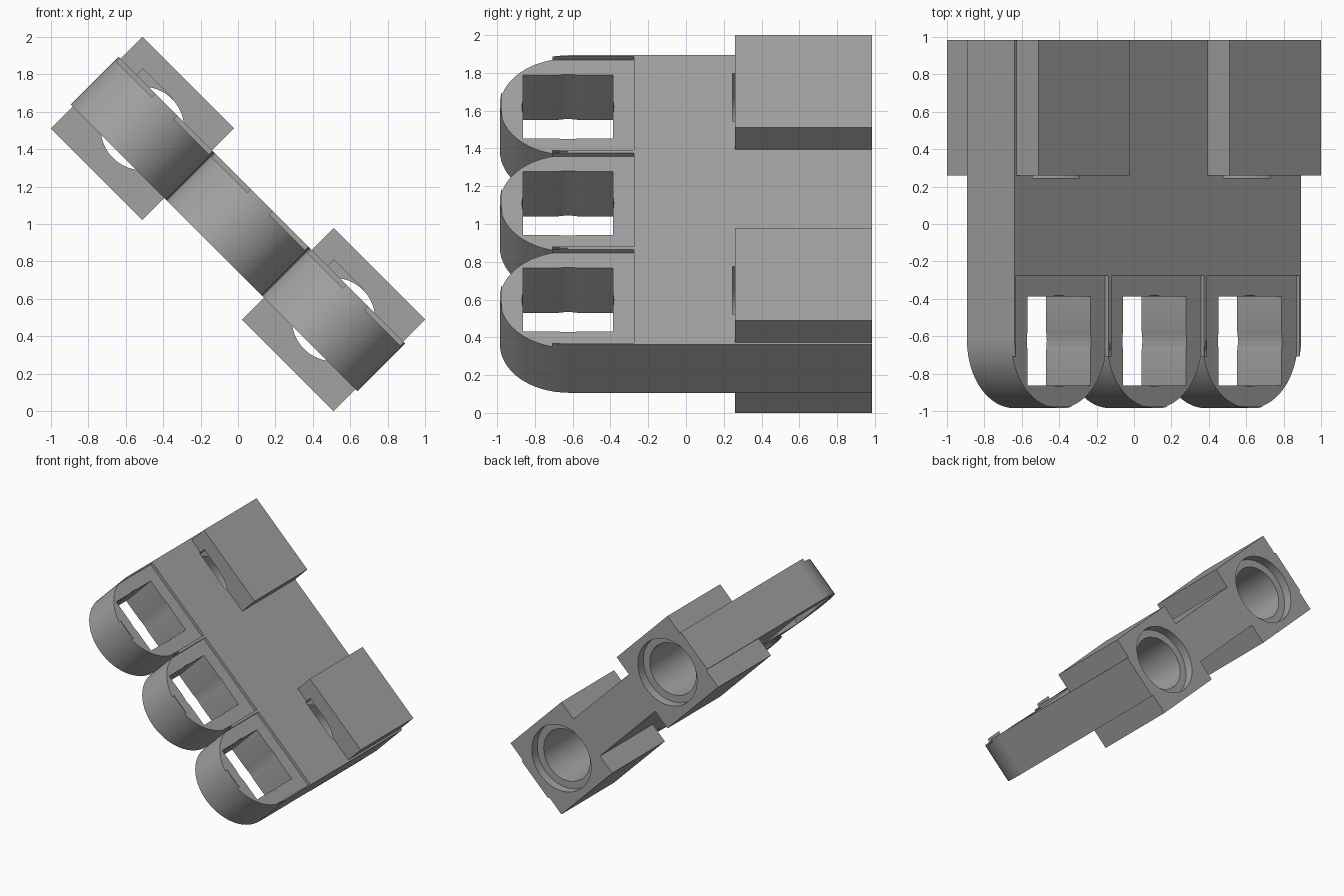
import bpy, bmesh, math
from mathutils import Matrix

if "Cube" in bpy.data.objects:
    bpy.data.objects.remove(bpy.data.objects["Cube"], do_unlink=True)

PITCH = 0.7225      # spacing of the three sections
HALF = 0.18         # half thickness of the plate
EAR_Y = -0.625      # centre of the rounded ends
EAR_R = 0.36
BACK = 0.985

grey = bpy.data.materials.new("light_grey")
grey.use_nodes = True
colour = (0.36, 0.36, 0.36, 1)
grey.diffuse_color = colour
grey.node_tree.nodes["Principled BSDF"].inputs["Base Color"].default_value = colour


def finish(bm, name):
    bmesh.ops.recalc_face_normals(bm, faces=bm.faces)
    mesh = bpy.data.meshes.new(name)
    bm.to_mesh(mesh)
    bm.free()
    obj = bpy.data.objects.new(name, mesh)
    bpy.context.collection.objects.link(obj)
    mesh.materials.append(grey)
    return obj


def box(name, x, y, z):
    """Box from (low, high) ranges."""
    bm = bmesh.new()
    bmesh.ops.create_cube(bm, size=1)
    for v in bm.verts:
        v.co = [r[0] if c < 0 else r[1] for c, r in zip(v.co, (x, y, z))]
    return finish(bm, name)


def cylinder(name, centre, radius, length, along_y=False):
    bm = bmesh.new()
    turn = Matrix.Rotation(math.pi / 2, 4, 'X') if along_y else Matrix()
    bmesh.ops.create_cone(bm, cap_ends=True, segments=64, radius1=radius, radius2=radius,
                          depth=length, matrix=Matrix.Translation(centre) @ turn)
    return finish(bm, name)


def combine(target, other, operation):
    """Apply a boolean and remove the helper."""
    mod = target.modifiers.new("shape", 'BOOLEAN')
    mod.operation = operation
    mod.solver = 'EXACT'
    mod.object = other
    bpy.context.view_layer.objects.active = target
    bpy.ops.object.modifier_apply(modifier=mod.name)
    bpy.data.objects.remove(other, do_unlink=True)


# Plate with three rounded ends, extruded from one outline
edge = PITCH * 1.5
outline = [(edge, BACK), (-edge, BACK), (-edge, EAR_Y)]
for i in (-1, 0, 1):
    for k in range(33):
        a = math.pi + math.pi * k / 32
        outline.append((i * PITCH + EAR_R * math.cos(a), EAR_Y + EAR_R * math.sin(a)))
outline.append((edge, EAR_Y))
bm = bmesh.new()
face = bm.faces.new([bm.verts.new((x, y, -HALF)) for x, y in outline])
top = bmesh.ops.extrude_face_region(bm, geom=[face])["geom"]
bmesh.ops.translate(bm, vec=(0, 0, HALF * 2), verts=[g for g in top if isinstance(g, bmesh.types.BMVert)])
body = finish(bm, "hinge_plate")

# Square recess and window in each rounded end
for i in (-1, 0, 1):
    x = i * PITCH
    for half, floor in ((0.35, HALF - 0.025), (0.2375, -0.5)):
        cut = box("cutter", (x - half, x + half), (EAR_Y - half, EAR_Y + half), (floor, 0.5))
        combine(body, cut, 'DIFFERENCE')
    combine(body, cylinder("cutter", (x, EAR_Y, 0), 0.243, 1), 'DIFFERENCE')

# Square sockets at the back, each with a bore, a corner slot and a counterbore
side, front, bore_end = 0.346, 0.26, 0.245
for i in (-1, 1):
    x = i * PITCH
    combine(body, box("socket", (x - side, x + side), (front, BACK), (-side, side)), 'UNION')
for i in (-1, 1):
    x = i * PITCH
    combine(body, cylinder("cutter", (x, bore_end + 0.5, 0), 0.223, 1, True), 'DIFFERENCE')
    corner = box("cutter", (x - 0.224, x), (bore_end, front + 0.08), (0, 0.228))
    combine(body, corner, 'DIFFERENCE')
    combine(body, cylinder("cutter", (x, BACK - 0.075 + 0.5, 0), 0.285, 1, True), 'DIFFERENCE')

# Tilt the whole part and stand it on the ground
body.data.transform(Matrix.Translation((0, 0, 1)) @ Matrix.Rotation(math.pi / 4, 4, 'Y'))
bpy.ops.object.select_all(action='DESELECT')
body.select_set(True)
bpy.context.view_layer.objects.active = body
bpy.ops.object.shade_smooth_by_angle(angle=math.radians(30))
